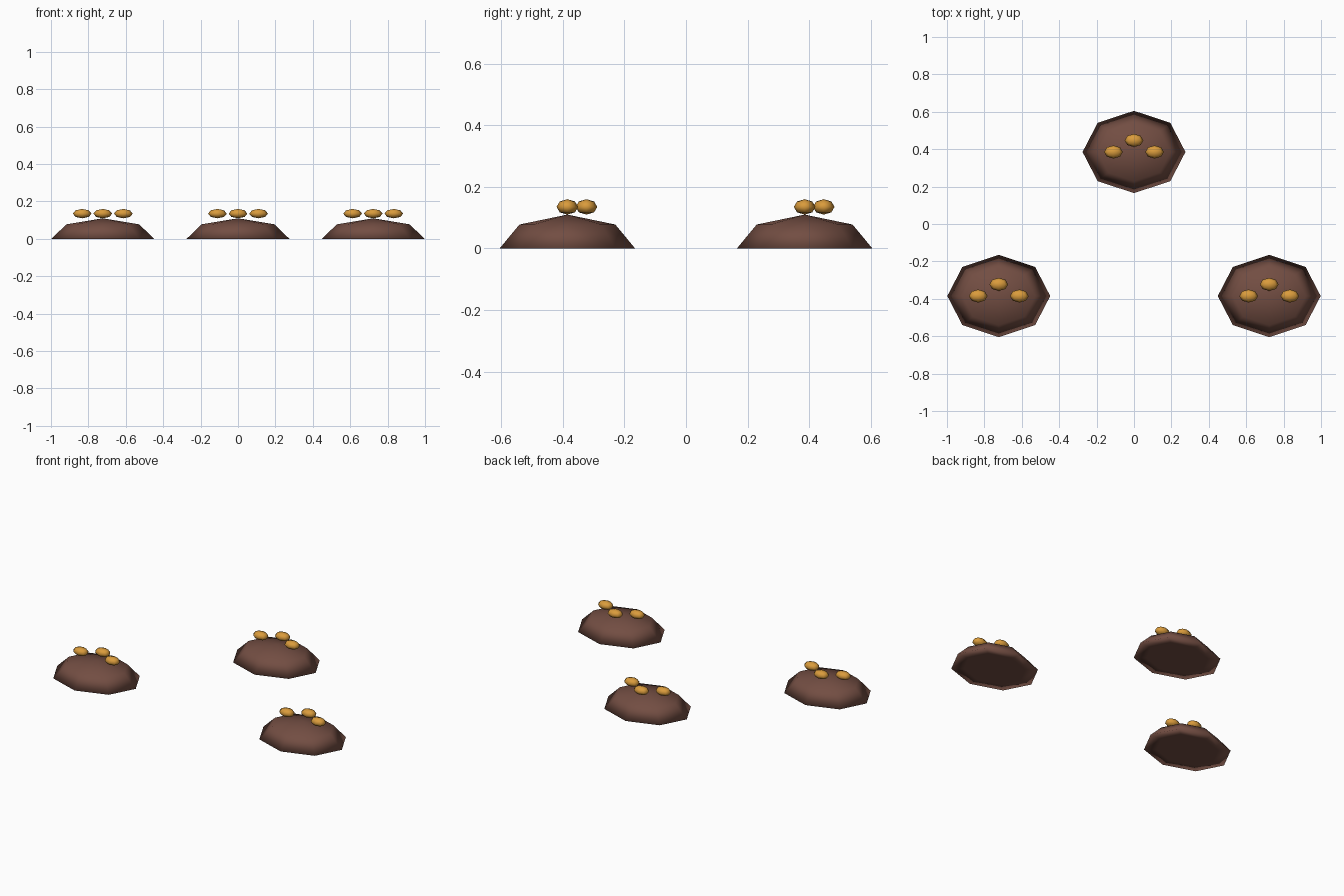
import bpy, bmesh
from mathutils import Vector

if "Cube" in bpy.data.objects:
    bpy.data.objects.remove(bpy.data.objects["Cube"])


def material(name, rgb):
    m = bpy.data.materials.new(name)
    m.diffuse_color = (*rgb, 1)
    m.use_nodes = True
    m.node_tree.nodes["Principled BSDF"].inputs["Base Color"].default_value = m.diffuse_color
    return m


brown = material("earth_brown", (0.17, 0.075, 0.055))
gold = material("gold_ore", (0.70, 0.33, 0.045))


def blob(name, centre, radii, mat, flat_base=False):
    """Low-poly squashed sphere, optionally flattened below its middle."""
    bm = bmesh.new()
    bmesh.ops.create_uvsphere(bm, u_segments=8, v_segments=4, radius=1)
    for v in bm.verts:
        if flat_base:
            v.co.z = max(v.co.z, 0)
        v.co = Vector([c * r for c, r in zip(v.co, radii)])
    for f in bm.faces:
        f.smooth = True
    mesh = bpy.data.meshes.new(name)
    bm.to_mesh(mesh)
    bm.free()
    mesh.materials.append(mat)
    ob = bpy.data.objects.new(name, mesh)
    ob.location = centre
    bpy.context.collection.objects.link(ob)


# Three earth mounds, each with three nuggets above the crown
mounds = {"left": (-0.723, -0.385), "right": (0.723, -0.385), "back": (0, 0.385)}
for side, (x, y) in mounds.items():
    blob(f"{side}_mound", (x, y, 0), (0.275, 0.22, 0.11), brown, flat_base=True)
    for i, (dx, dy) in enumerate([(-0.11, 0), (0, 0.062), (0.11, 0)], 1):
        blob(f"{side}_nugget_{i}", (x + dx, y + dy, 0.135), (0.05, 0.035, 0.025), gold)
